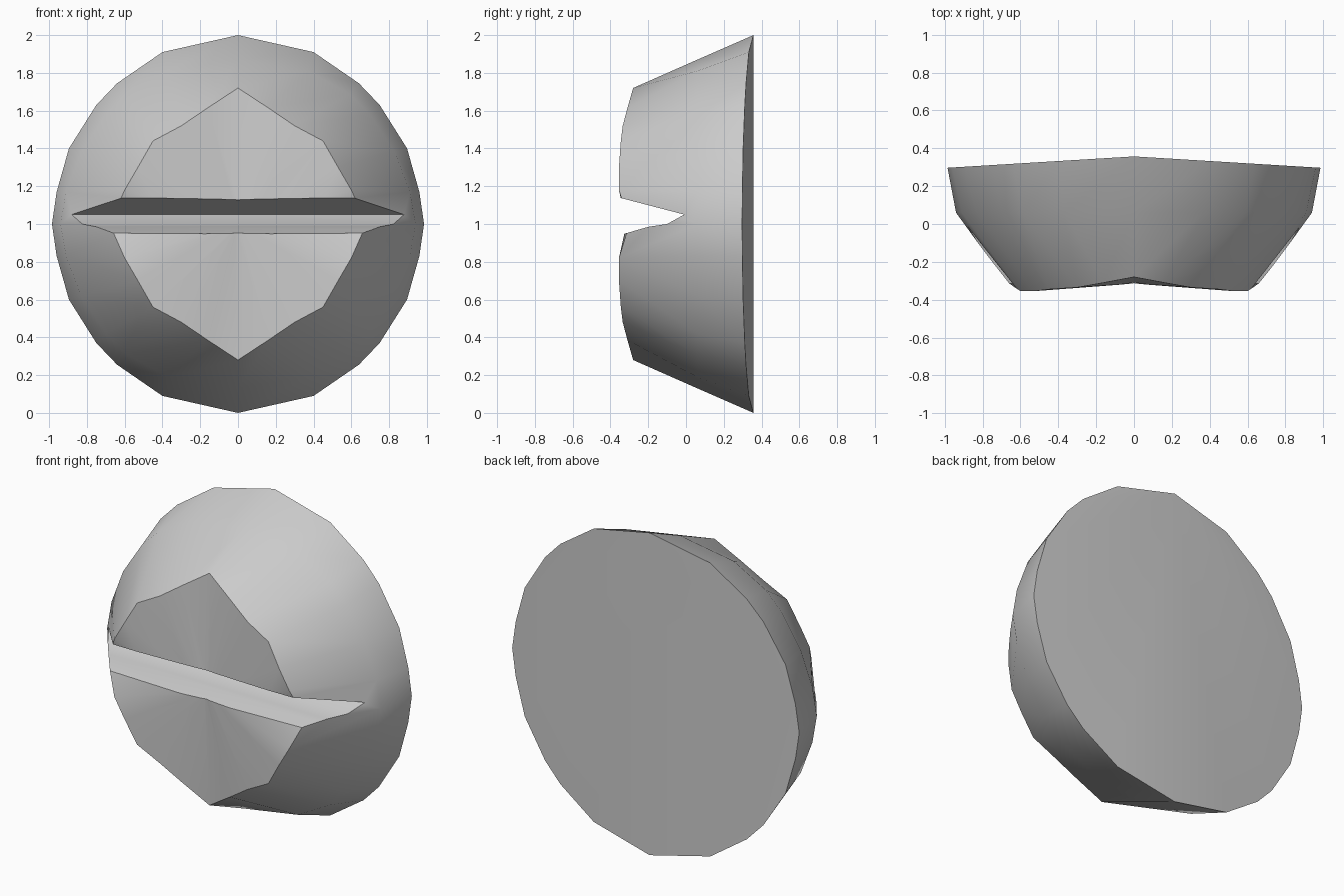
import bpy, bmesh, math

if "Cube" in bpy.data.objects:
    bpy.data.objects.remove(bpy.data.objects["Cube"])

# Quarter rings as (x, z offset, y), running from the top to the side
front = [(0, .72, -.28), (.16, .615, -.31), (.3, .52, -.335), (.45, .44, -.345),
         (.53, .3, -.355), (.6, .18, -.355), (.68, 0, -.30)]
middle = [(0, .87, .06), (.37, .81, .06), (.59, .69, .06), (.7, .58, .06),
          (.83, .38, .06), (.91, .17, .06), (.94, 0, .06)]
outline = [(0, 1), (.4, .91), (.64, .745), (.75, .63), (.895, .4), (.96, .17), (.985, 0)]
rim = [(x, z, .357 - .06 * x / .985) for x, z in outline]


def full_ring(quarter):
    """Mirror a quarter ring into a closed loop."""
    half = quarter + [(x, -z, y) for x, z, y in quarter[-2::-1]]
    return half + [(-x, z, y) for x, z, y in half[-2:0:-1]]


def make_object(name, bm):
    bmesh.ops.recalc_face_normals(bm, faces=bm.faces)
    mesh = bpy.data.meshes.new(name)
    bm.to_mesh(mesh)
    bm.free()
    obj = bpy.data.objects.new(name, mesh)
    bpy.context.collection.objects.link(obj)
    return obj


# Domed head: bridged rings, dished front, back folded along its centre line
bm = bmesh.new()
rings = [[bm.verts.new((x, y, 1 + z)) for x, z, y in full_ring(q)]
         for q in (front, middle, rim)]
n = len(rings[0])
for a, b in zip(rings, rings[1:]):
    for i in range(n):
        j = (i + 1) % n
        bm.faces.new((a[i], a[j], b[j], b[i]))
centre = bm.verts.new((0, -.315, 1))
for i in range(n):
    bm.faces.new((centre, rings[0][(i + 1) % n], rings[0][i]))
back = rings[2]
bm.faces.new(back[:n // 2 + 1])
bm.faces.new(back[n // 2:] + back[:1])
head = make_object("screw_head", bm)

# Tapered slot cutter running straight across the front
profile = [(-.6, 1.205), (-.355, 1.14), (-.01, 1.05), (-.1, 1.0),
           (-.2, .985), (-.355, .94), (-.6, .87)]
bm = bmesh.new()
ends = [[bm.verts.new((x, y, z)) for y, z in profile] for x in (-1.3, 1.3)]
for end in ends:
    bm.faces.new(end)
for i in range(len(profile)):
    j = (i + 1) % len(profile)
    bm.faces.new((ends[0][i], ends[0][j], ends[1][j], ends[1][i]))
cutter = make_object("slot_cutter", bm)
cutter.hide_render = True

# Cut the slot and shade
cut = head.modifiers.new("slot", 'BOOLEAN')
cut.operation = 'DIFFERENCE'
cut.solver = 'EXACT'
cut.object = cutter
bpy.context.view_layer.objects.active = head
head.select_set(True)
bpy.ops.object.modifier_apply(modifier=cut.name)
bpy.data.objects.remove(cutter)
bpy.ops.object.shade_smooth_by_angle(angle=math.radians(32))
